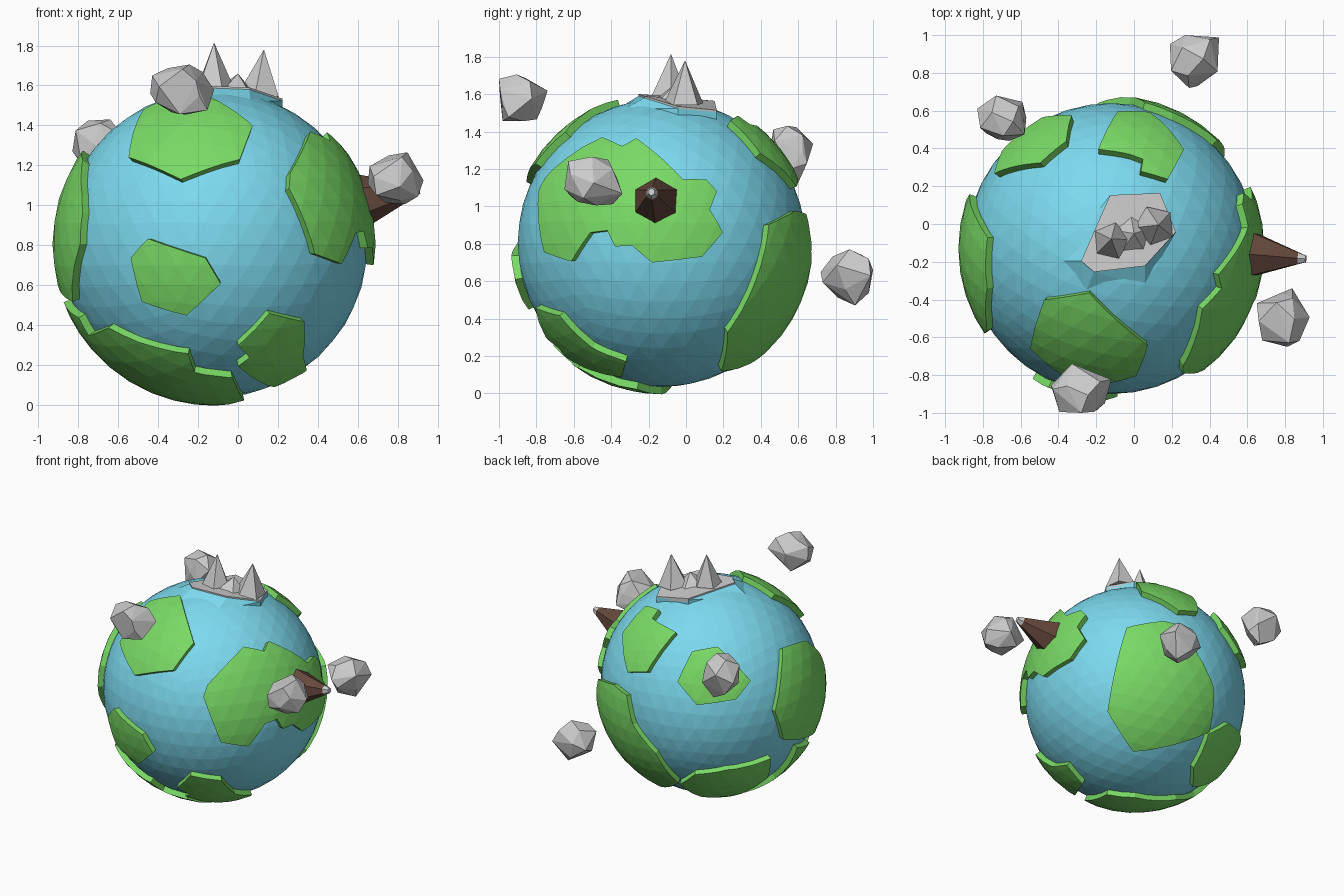
import bpy, bmesh, math, random
from mathutils import Vector, Matrix

if "Cube" in bpy.data.objects:
    bpy.data.objects.remove(bpy.data.objects["Cube"])

random.seed(7)
C = Vector((-0.12, -0.13, 0.805))   # planet centre
R_SEA, R_LAND = 0.77, 0.81


def material(name, rgb):
    m = bpy.data.materials.new(name)
    m.diffuse_color = (*rgb, 1)
    m.use_nodes = True
    m.node_tree.nodes["Principled BSDF"].inputs["Base Color"].default_value = m.diffuse_color
    return m


BLUE = material("ocean_blue", (0.2, 0.7, 0.86))
GREEN = material("land_green", (0.19, 0.7, 0.13))
BROWN = material("volcano_brown", (0.13, 0.065, 0.045))


def make(name, bm, mat=None, loc=(0, 0, 0)):
    bmesh.ops.recalc_face_normals(bm, faces=bm.faces)
    me = bpy.data.meshes.new(name)
    bm.to_mesh(me)
    bm.free()
    ob = bpy.data.objects.new(name, me)
    ob.location = loc
    bpy.context.collection.objects.link(ob)
    if mat:
        me.materials.append(mat)
    return ob


def ball(name, r, mat=None):
    bm = bmesh.new()
    bmesh.ops.create_icosphere(bm, subdivisions=4, radius=r)
    return make(name, bm, mat, C)


def seen(azim, elev, pts, r=R_LAND):
    """Lift 2D outline points, drawn facing the planet from a direction, onto the sphere."""
    a, e = math.radians(azim), math.radians(elev)
    c = Vector((math.sin(a), -math.cos(a), 0))
    z = Vector((0, 0, 1))
    right = Vector((math.cos(a), math.sin(a), 0))
    up = -math.sin(e) * c + math.cos(e) * z
    cam = math.cos(e) * c + math.sin(e) * z
    return [right * u + up * v + cam * math.sqrt(max(0, r * r - u * u - v * v)) for u, v in pts]


def patch(name, pts, mat, r=R_LAND):
    """Raised plate: radial prism of the outline intersected with a larger low-poly ball."""
    dirs = [Vector(p).normalized() for p in pts]
    n = sum(dirs, Vector()).normalized()
    bm = bmesh.new()
    rings = [[bm.verts.new(d * (h / d.dot(n))) for d in dirs] for h in (0.5, 0.95)]
    for ring in rings:
        bm.faces.new(ring)
    k = len(dirs)
    for i in range(k):
        j = (i + 1) % k
        bm.faces.new((rings[0][i], rings[0][j], rings[1][j], rings[1][i]))
    cutter = make(name + "_cutter", bm, None, C)
    cutter.hide_render = True
    ob = ball(name, r)
    mod = ob.modifiers.new("cut", 'BOOLEAN')
    mod.operation, mod.solver, mod.object = 'INTERSECT', 'EXACT', cutter
    bpy.context.view_layer.update()
    me = bpy.data.meshes.new_from_object(ob.evaluated_get(bpy.context.evaluated_depsgraph_get()))
    ob.modifiers.clear()
    ob.data = me
    me.materials.clear()
    if mat:
        me.materials.append(mat)
    bpy.data.objects.remove(cutter)
    return ob


def cone(name, base, tip, r1, r2, sides, mat=None, spin=0.0):
    base, tip = Vector(base), Vector(tip)
    axis = tip - base
    bm = bmesh.new()
    bmesh.ops.create_cone(bm, cap_ends=True, segments=sides, radius1=r1, radius2=r2, depth=axis.length)
    rot = axis.to_track_quat('Z', 'Y').to_matrix().to_4x4() @ Matrix.Rotation(spin, 4, 'Z')
    bm.transform(Matrix.Translation((base + tip) / 2) @ rot)
    return make(name, bm, mat)


def hull(name, pts, mat=None, loc=(0, 0, 0)):
    bm = bmesh.new()
    for p in pts:
        bm.verts.new(p)
    res = bmesh.ops.convex_hull(bm, input=bm.verts)
    loose = {g for g in res["geom_interior"] + res["geom_unused"] if isinstance(g, bmesh.types.BMVert)}
    bmesh.ops.delete(bm, geom=list(loose), context='VERTS')
    return make(name, bm, mat, loc)


def rock(name, loc, size):
    """Angular boulder: hull of jittered ball points, fitted to a box."""
    pts = []
    for i in range(17):
        h = 1 - 2 * (i + 0.5) / 17
        a = i * 2.4 + random.uniform(-0.4, 0.4)
        w = math.sqrt(1 - h * h)
        pts.append(Vector((w * math.cos(a), w * math.sin(a), h)) * random.uniform(0.8, 1.15))
    for k in range(3):
        lo, hi = min(p[k] for p in pts), max(p[k] for p in pts)
        for p in pts:
            p[k] = ((p[k] - lo) / (hi - lo) - 0.5) * size[k]
    return hull(name, pts, None, loc)


# Ocean
ball("ocean", R_SEA, BLUE)

# Continents
patch("land_north_front", seen(0, 90, [(-.356, -.272), (-.118, -.235), (.194, -.515), (.13, -.677),
      (-.167, -.723), (-.43, -.53)]), GREEN)
patch("land_front", seen(0, 0, [(-.333, .027), (-.043, -.07), (.033, -.198), (-.138, -.359),
      (-.363, -.289), (-.418, -.068)]), GREEN)
patch("land_volcano", seen(90, 0, [(-.66, .28), (-.62, .355), (-.319, .566), (-.212, .518), (-.137, .561),
      (.114, .34), (.237, .34), (.296, .276), (.258, .179), (.328, .055), (.216, -.074), (-.052, -.106),
      (-.159, -.015), (-.25, -.02), (-.292, .066), (-.383, .055), (-.485, -.1), (-.63, -.05)]), GREEN)
patch("land_south_right", seen(0, 0, [(.12, -.51), (.278, -.348), (.453, -.389), (.448, -.564), (.465, -.635),
      (.303, -.72), (.12, -.614), (.178, -.57)]), GREEN)
patch("land_south", seen(0, 0, [(-.68, -.37), (-.63, -.46), (-.53, -.42), (-.13, -.55), (-.098, -.645),
      (.09, -.67), (.11, -.71)]) + [(.15, -.13, -.78), (0, 0, -.81), (-.32, .07, -.737), (-.55, 0, -.59),
      (-.75, .02, -.29)], GREEN)
patch("land_left", [(-.658, .06, .47), (-.658, -.214, .42), (-.66, -.39, .25), (-.66, -.44, .16),
      (-.67, -.45, 0), (-.71, -.26, -.29), (-.765, .208, -.156), (-.75, .288, .09), (-.718, .164, .338)], GREEN)
patch("land_back_right", seen(145, -25, [(-.13, .425), (.137, .486), (.3, .45), (.377, .26), (.5, .04),
      (.486, -.274), (-.05, -.445), (-.247, -.178)]), GREEN)
patch("land_back_south", [(-.16, .61, -.51), (-.307, .63, -.37), (-.5, .53, -.33), (-.7, .27, -.29),
      (-.6, .17, -.5), (-.334, .225, -.7), (-.2, .4, -.68)], GREEN)
patch("land_north_back", seen(0, 90, [(-.07, .527), (.035, .728), (.205, .723), (.385, .527), (.3, .368),
      (.157, .41), (.168, .474), (.1, .5)]), GREEN)
patch("land_back_left", seen(215, 25, [(-.233, .007), (-.13, .22), (.048, .253), (.28, .014),
      (.178, -.116), (-.096, -.157)]), GREEN)

# Polar ice sheet on a raised piece of ocean with a sloping front
ICE = [(-.16, -.066), (-.007, .283), (.258, .294), (.342, .088), (.178, -.092), (-.092, -.124)]
hull("polar_rise", seen(0, 90, ICE, 0.8) + seen(0, 90, [(-.27, -.066), (-.14, -.24), (.18, -.2)], 0.765)
     + seen(0, 90, ICE, 0.74), BLUE, C)
hull("ice_sheet", seen(0, 90, ICE, 0.81) + seen(0, 90, ICE, 0.785), None, C)

# Ice peaks
cone("ice_peak_left", (-.12, -.09, 1.59), (-.12, -.08, 1.815), .1, 0, 5, None, .4)
cone("ice_peak_right", (.11, -.01, 1.55), (.13, -.005, 1.78), .11, 0, 5, None, 1.1)
cone("ice_peak_low", (-.01, -.06, 1.57), (0, -.05, 1.66), .1, 0, 5, None, .2)

# Volcano with pale crater tip
V0, V1 = C + Vector((.73, -.03, .215)), C + Vector((1.03, -.055, .272))
VT = V0.lerp(V1, .87)
cone("volcano", V0, VT, .14, .035, 6, BROWN, 0)
cone("volcano_tip", VT, V1, .035, .02, 6, None, 0)

# Floating rocks
rock("rock_front", (-.28, -.87, 1.58), (.32, .26, .25))
rock("rock_left", (-.70, .56, 1.27), (.26, .24, .32))
rock("rock_right", (.79, -.495, 1.135), (.28, .31, .26))
rock("rock_back", (.32, .86, .62), (.26, .28, .30))
